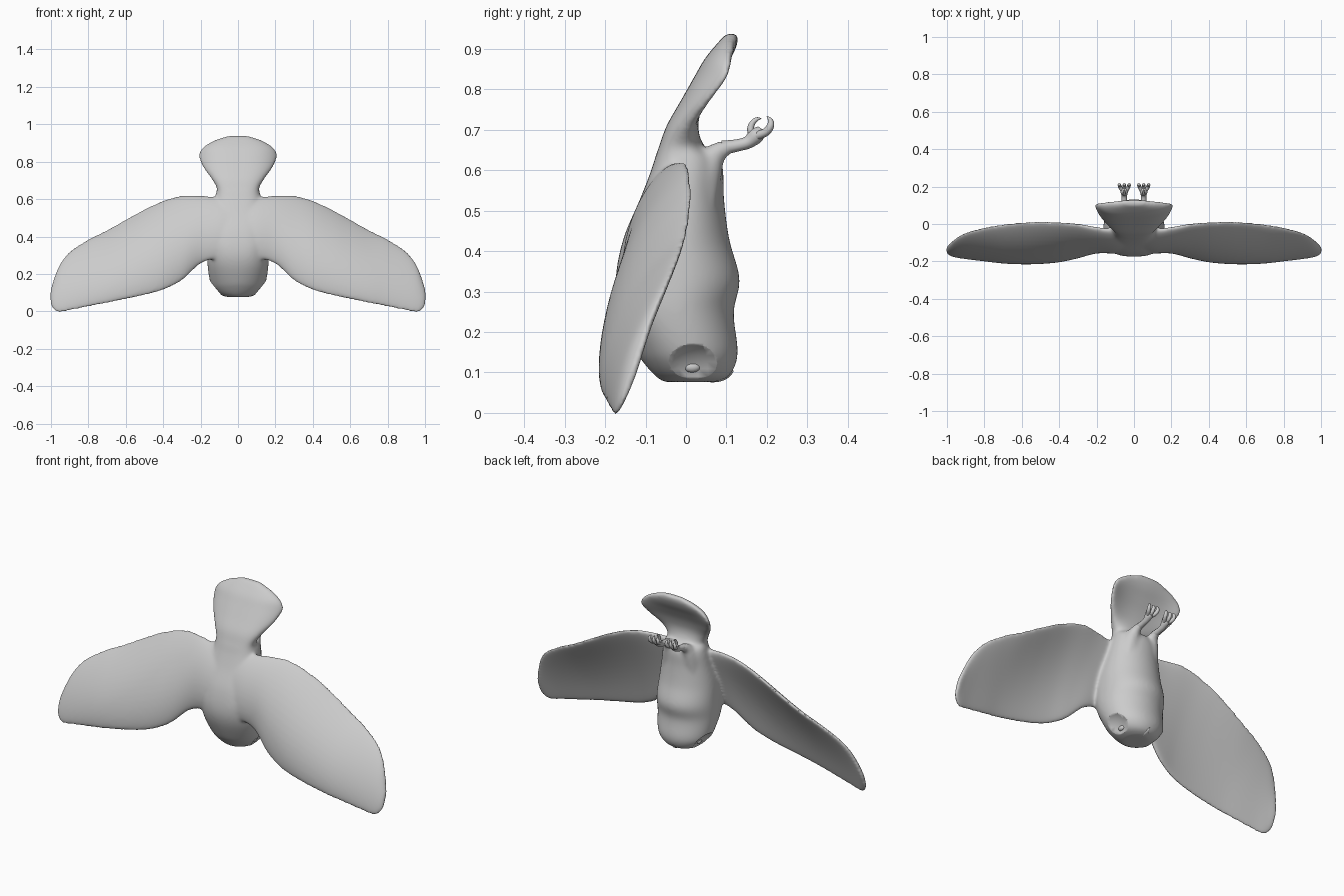
import bpy, bmesh, math
from mathutils import Vector

if "Cube" in bpy.data.objects:
    bpy.data.objects.remove(bpy.data.objects["Cube"])


def spline(rows, n=6):
    """Catmull-Rom interpolation of parameter rows."""
    out = []
    for i in range(len(rows) - 1):
        a, b, c, d = rows[max(i - 1, 0)], rows[i], rows[i + 1], rows[min(i + 2, len(rows) - 1)]
        for k in range(n):
            t = k / n
            out.append([0.5 * (2 * q + (r - p) * t + (2 * p - 5 * q + 4 * r - s) * t * t
                               + (3 * q - p - 3 * r + s) * t ** 3) for p, q, r, s in zip(a, b, c, d)])
    return out + [list(rows[-1])]


def loft(bm, rings):
    loops = [[bm.verts.new(p) for p in ring] for ring in rings]
    n = len(loops[0])
    faces = [bm.faces.new((a[i], a[(i + 1) % n], b[(i + 1) % n], b[i]))
             for a, b in zip(loops, loops[1:]) for i in range(n)]
    faces += [bm.faces.new(loops[0][::-1]), bm.faces.new(loops[-1])]
    bmesh.ops.recalc_face_normals(bm, faces=faces)


def tube(bm, rows, n=10):
    """Round limb through rows of x, y, z, radius."""
    pts = spline(rows, 5)
    rings = []
    for i, p in enumerate(pts):
        d = Vector(pts[min(i + 1, len(pts) - 1)][:3]) - Vector(pts[max(i - 1, 0)][:3])
        u = d.cross(Vector((1, 0, 0))).normalized()
        v = d.cross(u).normalized()
        rings.append([Vector(p[:3]) + p[3] * (u * math.cos(a) + v * math.sin(a))
                      for a in (2 * math.pi * k / n for k in range(n))])
    loft(bm, rings)


def make(name, bm):
    me = bpy.data.meshes.new(name)
    bm.to_mesh(me)
    bm.free()
    for p in me.polygons:
        p.use_smooth = True
    ob = bpy.data.objects.new(name, me)
    bpy.context.collection.objects.link(ob)
    return ob


def ball(name, loc, size):
    bm = bmesh.new()
    bmesh.ops.create_uvsphere(bm, u_segments=32, v_segments=20, radius=1)
    for v in bm.verts:
        v.co = Vector(c * s for c, s in zip(v.co, size)) + Vector(loc)
    return make(name, bm)


# Body and fanned tail: z, half width, back y, belly y, tail curl
BODY = [(.076, .055, -.055, .075, 0), (.09, .098, -.075, .105, 0), (.12, .131, -.102, .123, 0),
        (.16, .15, -.128, .128, 0), (.25, .163, -.165, .118, 0), (.33, .163, -.174, .133, 0),
        (.43, .155, -.155, .107, 0), (.53, .137, -.113, .094, 0), (.60, .125, -.086, .092, 0),
        (.635, .117, -.075, .08, 0), (.66, .113, -.066, .045, 0), (.71, .143, -.048, .03, .018),
        (.77, .188, -.014, .046, .04), (.83, .21, .02, .08, .05), (.875, .19, .046, .11, .03),
        (.912, .132, .076, .127, .01), (.938, .055, .1, .13, 0)]
bm = bmesh.new()
rings = []
for z, hw, y0, y1, curl in spline(BODY):
    ring = []
    flat = 1 - .32 * min(max((z - .15) / .2, 0), 1)   # the back is flatter than the belly
    for k in range(64):
        a = 2 * math.pi * k / 64
        c, s = math.cos(a), math.sin(a)
        if s < 0:
            c, s = math.copysign(abs(c) ** flat, c), -abs(s) ** flat
        ring.append((hw * c, (y0 + y1) / 2 + (y1 - y0) / 2 * s + curl * abs(c) ** 3, z))
    rings.append(ring)
loft(bm, rings)

# Wings: x, leading z, leading y, trailing z, trailing y, thickness, camber
WING = [(0, .605, -.045, .3, -.14, .06, .015), (.1, .612, -.037, .285, -.138, .078, .02),
        (.2, .62, -.023, .252, -.138, .074, .027),
        (.3, .62, -.002, .162, -.168, .072, .037), (.4, .593, .007, .112, -.192, .069, .042),
        (.5, .548, .011, .084, -.203, .066, .044), (.6, .493, .008, .062, -.206, .063, .043),
        (.7, .437, -.003, .042, -.203, .059, .038), (.8, .387, -.02, .022, -.193, .053, .03),
        (.9, .322, -.047, .002, -.183, .044, .02), (.955, .252, -.078, -.008, -.175, .038, .012),
        (.988, .17, -.106, .006, -.165, .031, .005), (1.005, .11, -.126, .04, -.15, .02, 0)]
for side in (1, -1):
    rings = []
    for x, zt, yt, zb, yb, th, cam in spline(WING):
        ring = []
        for k in range(40):
            a = 2 * math.pi * k / 40
            t = .5 - .5 * math.cos(a)
            y = yt + (yb - yt) * t - cam * 4 * t * (1 - t)
            ring.append((side * x, y + th * .5 * math.sin(a) * (1.1 - .3 * t), zt + (zb - zt) * t))
        rings.append(ring)
    loft(bm, rings)
    # Feathered thigh
    tube(bm, [(side * .065, .03, .52, .05), (side * .06, .05, .60, .042),
              (side * .055, .075, .642, .028), (side * .052, .115, .66, .017), (side * .052, .14, .663, .014)])
body = make("body_wings_tail", bm)
mod = body.modifiers.new("fuse", 'REMESH')
mod.mode = 'VOXEL'
mod.voxel_size = .0065
mod.use_smooth_shade = True
mod = body.modifiers.new("soften", 'SMOOTH')
mod.factor = .5
mod.iterations = 24

# Face: shallow dished discs either side, eyes and small beak
for side, tag in ((1, "right"), (-1, "left")):
    cut = ball("face_cutter_" + tag, (side * .19, .03, .05), (.11, .14, .13))
    cut.hide_render = True
    cut.hide_viewport = True
    mod = body.modifiers.new("face_disc", 'BOOLEAN')
    mod.operation = 'DIFFERENCE'
    mod.object = cut
    ball("eye_" + tag, (side * .09, .015, .113), (.012, .02, .013))
bm = bmesh.new()
tube(bm, [(0, .04, .095, .018), (0, .075, .092, .016), (0, .1, .095, .01), (0, .117, .104, .002)])
make("beak", bm)

# Feet: shank, three front toes and one rear toe, curled upward
for side, tag in ((1, "right"), (-1, "left")):
    bm = bmesh.new()
    x = side * .052
    tube(bm, [(x, .09, .655, .018), (x, .13, .662, .015), (x, .155, .67, .016),
              (x, .175, .688, .02), (x, .186, .703, .009)])
    for dx in (-.024, 0, .024):
        tube(bm, [(x + dx * .3, .172, .684, .011), (x + dx * .9, .197, .694, .01),
                  (x + dx * 1.1, .209, .71, .009), (x + dx, .208, .724, .006), (x + dx * .9, .2, .733, .001)])
    tube(bm, [(x, .168, .685, .011), (x, .16, .70, .009), (x, .164, .716, .007),
              (x, .175, .726, .005), (x, .186, .728, .001)])
    make("foot_" + tag, bm)
